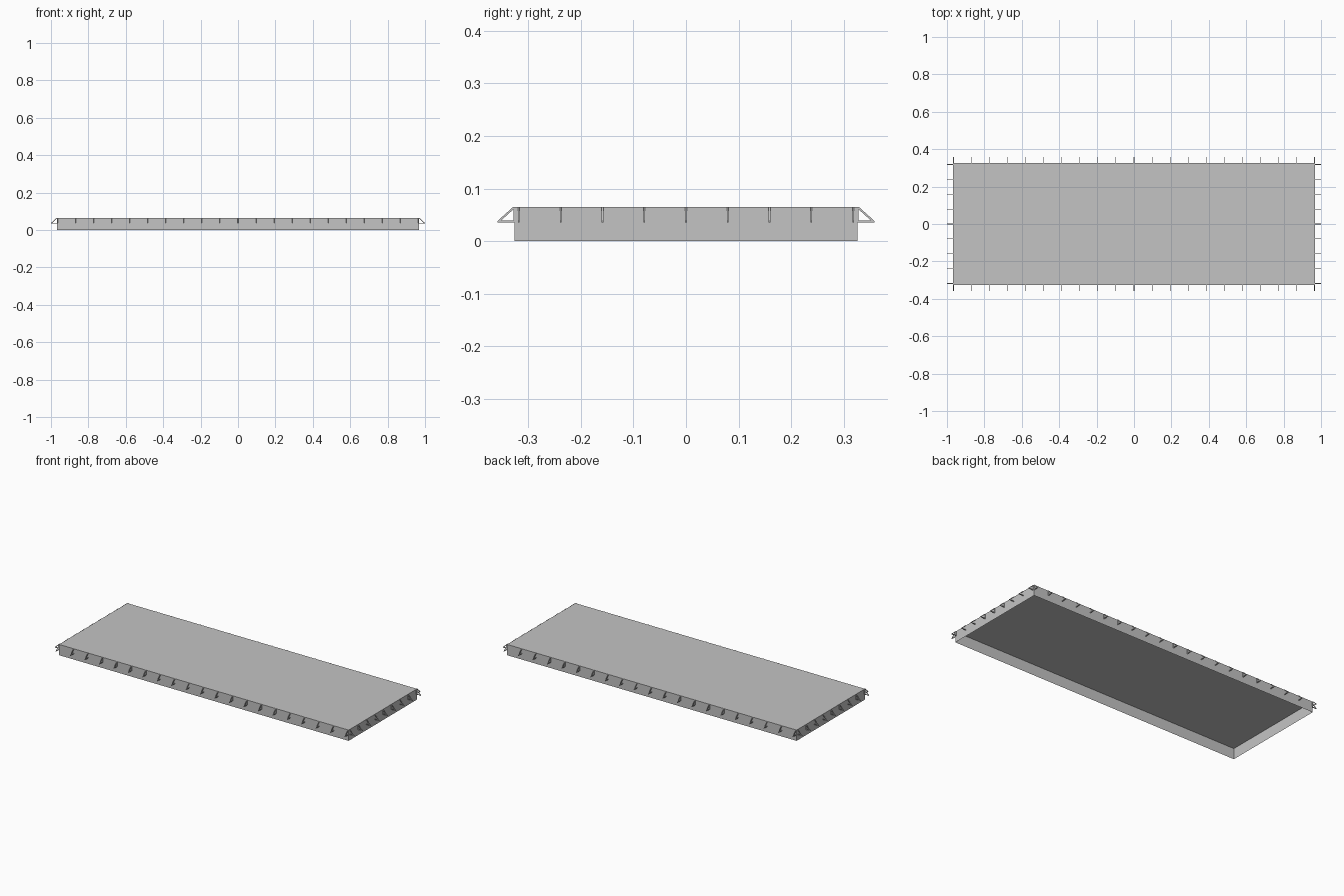
import bpy
import bmesh
from math import pi
from mathutils import Matrix, Vector

cube = bpy.data.objects.get("Cube")
if cube:
    bpy.data.objects.remove(cube, do_unlink=True)

HALF_X, HALF_Y, HEIGHT = 0.967, 0.326, 0.065
BRACKET_T = 0.003

concrete = bpy.data.materials.new("concrete_grey")
concrete.use_nodes = True
grey = (0.55, 0.55, 0.55, 1)
concrete.diffuse_color = grey
concrete.node_tree.nodes["Principled BSDF"].inputs["Base Color"].default_value = grey


def add_object(name, bm):
    mesh = bpy.data.meshes.new(name)
    bm.to_mesh(mesh)
    bm.free()
    mesh.materials.append(concrete)
    obj = bpy.data.objects.new(name, mesh)
    bpy.context.collection.objects.link(obj)
    return obj


def sheet(name, corners):
    bm = bmesh.new()
    bm.faces.new([bm.verts.new(c) for c in corners])
    return add_object(name, bm)


# Deck: five by two thin panels, open underneath
COLS, ROWS = 5, 2
dx, dy = 2 * HALF_X / COLS, 2 * HALF_Y / ROWS
for i in range(COLS):
    for j in range(ROWS):
        x, y = -HALF_X + i * dx, -HALF_Y + j * dy
        sheet(f"deck_panel_{i + 1}_{j + 1}",
              [(x, y, HEIGHT), (x + dx, y, HEIGHT),
               (x + dx, y + dy, HEIGHT), (x, y + dy, HEIGHT)])

# Skirt walls around the deck
ring = [(-HALF_X, -HALF_Y), (HALF_X, -HALF_Y), (HALF_X, HALF_Y), (-HALF_X, HALF_Y)]
for k, side in enumerate(["front", "left", "back", "right"]):
    a, b = ring[k], ring[(k + 1) % 4]
    sheet(f"{side}_wall", [(*a, 0), (*b, 0), (*b, HEIGHT), (*a, HEIGHT)])


# Triangular bracket: outline bars in the (outward, up) plane
OUTER = [(0, 0.065), (0.003, 0.065), (0.033, 0.038), (0.033, 0.035), (0, 0.035)]
INNER = [(0.002, 0.061), (0.004, 0.059), (0.025, 0.040), (0.025, 0.039), (0.002, 0.039)]


def add_bracket(bm, matrix):
    def layer(points, offset):
        return [bm.verts.new(matrix @ Vector((offset, -out, up))) for out, up in points]

    h = BRACKET_T / 2
    o1, i1, o2, i2 = layer(OUTER, -h), layer(INNER, -h), layer(OUTER, h), layer(INNER, h)
    for k in range(len(OUTER)):
        n = (k + 1) % len(OUTER)
        for p, q in ((o1, i1), (i1, i2), (i2, o2), (o2, o1)):
            bm.faces.new([p[k], p[n], q[n], q[k]])


def bracket_row(name, angle, distance, count, spacing):
    bm = bmesh.new()
    turn = Matrix.Rotation(angle, 4, "Z")
    for i in range(-count, count + 1):
        add_bracket(bm, turn @ Matrix.Translation((i * spacing, -distance, 0)))
    bmesh.ops.recalc_face_normals(bm, faces=bm.faces)
    add_object(name, bm)


# Rows of brackets on the four sides
bracket_row("front_brackets", 0, HALF_Y, 10, 0.0965)
bracket_row("back_brackets", pi, HALF_Y, 10, 0.0965)
bracket_row("left_brackets", pi / 2, HALF_X, 4, 0.0795)
bracket_row("right_brackets", -pi / 2, HALF_X, 4, 0.0795)
